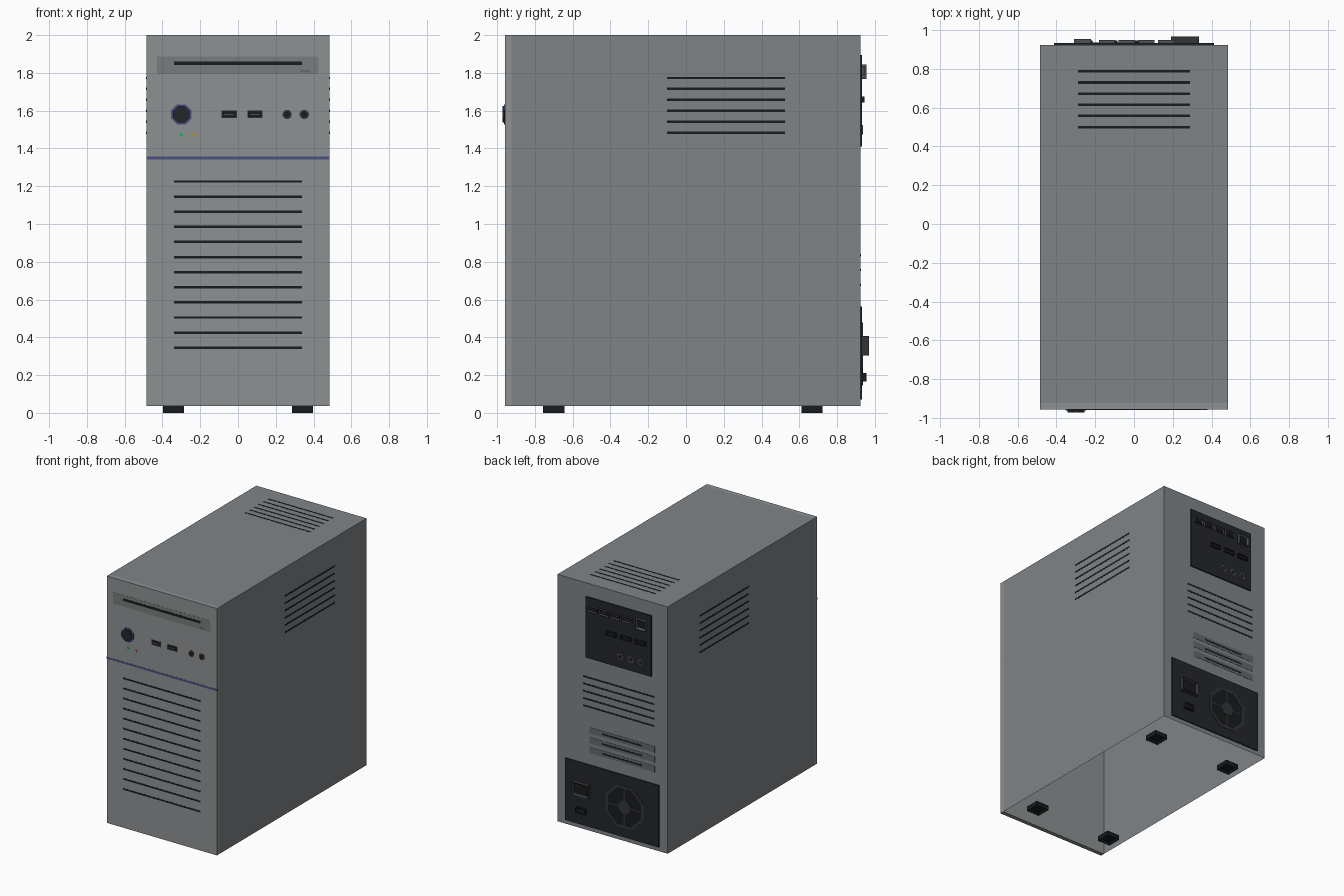
import bpy, bmesh
from math import pi, cos, sin
from mathutils import Matrix, Vector

if "Cube" in bpy.data.objects:
    bpy.data.objects.remove(bpy.data.objects["Cube"])


def material(name, r, g, b):
    m = bpy.data.materials.new(name)
    m.diffuse_color = (r, g, b, 1)
    m.use_nodes = True
    m.node_tree.nodes["Principled BSDF"].inputs["Base Color"].default_value = m.diffuse_color
    return m


CASE = material("case_grey", 0.216, 0.231, 0.245)
PANEL = material("panel_grey", 0.268, 0.284, 0.29)
BLACK = material("black", 0.009, 0.011, 0.013)
DARK = material("dark_plate", 0.017, 0.019, 0.023)
RIM = material("dark_rim", 0.032, 0.034, 0.038)
METAL = material("port_metal", 0.08, 0.083, 0.09)
BAY = material("bay_grey", 0.19, 0.2, 0.205)
COVER = material("cover_grey", 0.13, 0.137, 0.143)
BLUE = material("blue_trim", 0.07, 0.08, 0.22)
GREEN = material("green_led", 0.03, 0.4, 0.12)
AMBER = material("amber_led", 0.45, 0.28, 0.03)

W, FRONT, BACK, LOW, TOP = 0.485, -0.957, 0.923, 0.036, 2.0


def finish(name, bm, mat=None):
    me = bpy.data.meshes.new(name)
    bm.to_mesh(me)
    bm.free()
    ob = bpy.data.objects.new(name, me)
    bpy.context.collection.objects.link(ob)
    if mat:
        me.materials.append(mat)
    return ob


def add_box(bm, x0, x1, y0, y1, z0, z1):
    c = Vector(((x0 + x1) / 2, (y0 + y1) / 2, (z0 + z1) / 2))
    s = Matrix.Diagonal((x1 - x0, y1 - y0, z1 - z0, 1))
    bmesh.ops.create_cube(bm, size=1, matrix=Matrix.Translation(c) @ s)


def boxes(name, ranges, mat=None):
    bm = bmesh.new()
    for r in ranges:
        add_box(bm, *r)
    return finish(name, bm, mat)


def recessed(name, ranges, direction, rim, depth, mat, inner=None):
    """Boxes whose face towards `direction` is inset and pushed in."""
    bm = bmesh.new()
    d = Vector(direction)
    for r in ranges:
        add_box(bm, *r)
    bm.normal_update()
    faces = [f for f in bm.faces if f.normal.dot(d) > 0.9]
    bmesh.ops.inset_individual(bm, faces=faces, thickness=rim)
    bmesh.ops.translate(bm, verts=[v for f in faces for v in f.verts], vec=-d * depth)
    for f in faces:
        f.material_index = 1 if inner else 0
    ob = finish(name, bm, mat)
    if inner:
        ob.data.materials.append(inner)
    return ob


def discs(name, centres, r, y0, y1, mat, n=8, hole=0):
    """Prisms along y, or rings when hole is a radius."""
    bm = bmesh.new()
    for x, z in centres:
        def loop(rad, y):
            return [bm.verts.new((x + rad * cos((i + .5) * 2 * pi / n), y,
                                  z + rad * sin((i + .5) * 2 * pi / n))) for i in range(n)]
        rings = [loop(r, y0), loop(r, y1)]
        if hole:
            rings += [loop(hole, y1), loop(hole, y0)]
        else:
            bm.faces.new(rings[0])
            bm.faces.new(rings[1])
        pairs = list(zip(rings, rings[1:])) + ([(rings[-1], rings[0])] if hole else [])
        for a, b in pairs:
            for i in range(n):
                bm.faces.new((a[i], a[(i + 1) % n], b[(i + 1) % n], b[i]))
    bmesh.ops.recalc_face_normals(bm, faces=bm.faces[:])
    return finish(name, bm, mat)


# case shell: sheet metal, open underneath and behind the front panel
bm = bmesh.new()
add_box(bm, -W, W, -0.924, BACK, LOW, TOP)
bm.normal_update()
bmesh.ops.delete(bm, geom=[f for f in bm.faces if f.normal.z < -.9 or f.normal.y < -.9],
                 context='FACES')
finish("case_shell", bm, CASE)
boxes("front_panel", [(-W, W, FRONT, -0.924, LOW, TOP)], PANEL)

# feet with hollow undersides
recessed("feet", [(x - .056, x + .056, y - .056, y + .056, 0, LOW + .002)
                  for x in (-.342, .342) for y in (-.7, .667)], (0, 0, -1), .025, .015, BLACK)

# ventilation slots, almost flush
E, H = 0.001, 0.0065
boxes("front_vents", [(-.34, .34, FRONT - E, FRONT + E, z - H, z + H)
                      for z in (.345 + .08 * i for i in range(12))], BLACK)
side_z = [1.483 + .058 * i for i in range(6)]
boxes("side_vents", [(s * W - E, s * W + E, -.1, .525, z - H, z + H)
                     for s in (-1, 1) for z in side_z], BLACK)
boxes("top_vents", [(-.288, .288, y - H, y + H, TOP - E, TOP + E)
                    for y in (.5 + .0575 * i for i in range(6))], BLACK)
boxes("back_vents", [(-.37, .26, BACK - E, BACK + E, z - H, z + H)
                     for z in (1.02 + .058 * i for i in range(5))], BLACK)

# drive bay and trim line
boxes("drive_bay", [(-.43, .427, FRONT - E, FRONT + .01, 1.795, 1.887)], BAY)
boxes("drive_slot", [(-.34, .34, FRONT - .002, FRONT, 1.842, 1.861)], BLACK)
boxes("eject_button", [(.33, .378, FRONT - .002, FRONT, 1.803, 1.815)], COVER)
boxes("trim_line", [(-W, W, FRONT - E, FRONT + .01, 1.342, 1.358)], BLUE)

# power button, lights and front ports
discs("power_ring", [(-.3, 1.58)], .058, FRONT - .006, FRONT, BLUE, hole=.046)
discs("power_button", [(-.3, 1.58)], .047, FRONT - .015, FRONT, DARK)
discs("power_led", [(-.3, 1.472)], .011, FRONT - .002, FRONT, GREEN)
discs("drive_led", [(-.23, 1.472)], .011, FRONT - .002, FRONT, AMBER)
front_x = (-.047, .09)
recessed("front_data_ports", [(x - .041, x + .041, FRONT - .003, FRONT, 1.56, 1.6)
                              for x in front_x], (0, -1, 0), .007, .002, RIM, BLACK)
boxes("front_port_tongues", [(x - .024, x + .024, FRONT - .0025, FRONT, 1.576, 1.583)
                             for x in front_x], METAL)
jacks = [(.26, 1.58), (.351, 1.58)]
discs("front_jack_rings", jacks, .025, FRONT - .003, FRONT, RIM, 12, hole=.015)
discs("front_jack_holes", jacks, .016, FRONT - .0015, FRONT, BLACK, 12)

# rear connector plate
P = BACK + .01
boxes("rear_port_plate", [(-.345, .23, BACK, P, 1.41, 1.895)], DARK)
usb_x = [.167 - .102 * i for i in range(4)]
recessed("rear_data_ports", [(x - .042, x + .042, P, .948, 1.79, 1.83) for x in usb_x],
         (0, 1, 0), .007, .012, METAL, BLACK)
boxes("rear_port_tongues", [(x - .026, x + .026, P, .945, 1.806, 1.814) for x in usb_x], METAL)
recessed("network_port", [(-.31, -.222, P, .955, 1.768, 1.845)], (0, 1, 0), .015, .016,
         METAL, BLACK)
recessed("display_ports", [(x - .044, x + .044, P, .946, 1.643, 1.676)
                           for x in (0, -.13, -.258)], (0, 1, 0), .007, .008, BLACK)
rear_jacks = [(x, 1.5) for x in (-.078, -.168, -.258)]
discs("rear_jack_rings", rear_jacks, .026, P, P + .003, METAL, 12, hole=.016)
discs("rear_jack_holes", rear_jacks, .017, P, P + .001, BLACK, 12)

# expansion slot covers
slot_z = (.835, .757, .679)
boxes("slot_covers", [(-.372, .2, BACK, BACK + .002, z - .025, z + .025) for z in slot_z], COVER)
boxes("slot_cover_slits", [(-.26, .09, BACK, BACK + .003, z - .006, z + .006)
                           for z in slot_z], BLACK)

# power supply: plate, inlet, switch and fan
boxes("power_supply_plate", [(-.413, .413, BACK, P, .07, .562)], DARK)
recessed("power_inlet", [(.19, .335, P, .968, .305, .408)], (0, 1, 0), .018, .02, RIM, BLACK)
recessed("power_switch", [(.222, .302, P, .955, .165, .21)], (0, 1, 0), .01, .005, BLACK)
fan = (-.113, .312)
discs("fan_opening", [fan], .165, P, P + .001, BLACK)
discs("fan_ring", [fan], .18, P, P + .003, RIM, hole=.157)
discs("fan_hub", [fan], .055, P, P + .004, RIM)
boxes("fan_spokes", [(fan[0] - a, fan[0] + a, P, P + .003, fan[1] - b, fan[1] + b)
                     for a, b in ((.157, .006), (.006, .157))], RIM)
